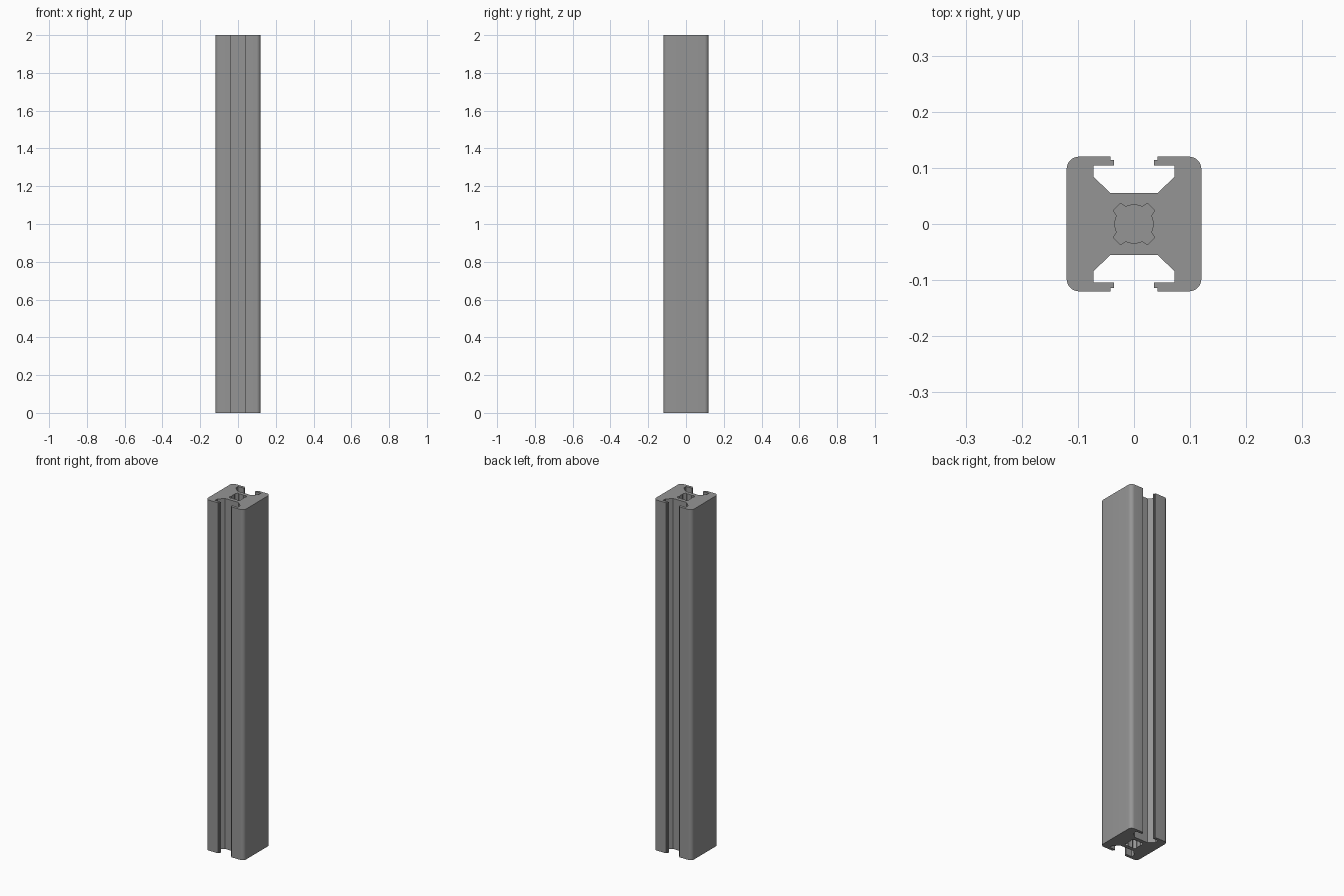
import bpy, bmesh, math

if "Cube" in bpy.data.objects:
    bpy.data.objects.remove(bpy.data.objects["Cube"])

LENGTH = 2.0
HALF = 0.12          # half width of the square section
RADIUS = 0.022       # outer corner radius
BORE_DEPTH = 0.2     # blind bore at each end

grey = bpy.data.materials.new("aluminium grey")
grey.diffuse_color = (0.30, 0.30, 0.30, 1)
grey.use_nodes = True
grey.node_tree.nodes["Principled BSDF"].inputs["Base Color"].default_value = grey.diffuse_color


def arc(cx, cy, r, a0, a1, n):
    return [(cx + r * math.cos(math.radians(a0 + (a1 - a0) * i / n)),
             cy + r * math.sin(math.radians(a0 + (a1 - a0) * i / n)))
            for i in range(n + 1)]


def prism(name, outline, z0, z1):
    """Extrude a closed outline between two heights."""
    bm = bmesh.new()
    face = bm.faces.new([bm.verts.new((x, y, z0)) for x, y in outline])
    ext = bmesh.ops.extrude_face_region(bm, geom=[face])
    top = [v for v in ext["geom"] if isinstance(v, bmesh.types.BMVert)]
    bmesh.ops.translate(bm, verts=top, vec=(0, 0, z1 - z0))
    bmesh.ops.recalc_face_normals(bm, faces=bm.faces)
    mesh = bpy.data.meshes.new(name)
    bm.to_mesh(mesh)
    bm.free()
    mesh.materials.append(grey)
    obj = bpy.data.objects.new(name, mesh)
    bpy.context.collection.objects.link(obj)
    return obj


# Section quarter: rounded corner, slot lip, undercut and sloped slot floor
quarter = arc(HALF - RADIUS, HALF - RADIUS, RADIUS, 0, 90, 8) + [
    (0.042, HALF), (0.042, 0.114), (0.036, 0.114), (0.036, 0.104),
    (0.072, 0.104), (0.072, 0.084), (0.042, 0.055)]
upper = quarter + [(-x, y) for x, y in reversed(quarter)]
outline = upper + [(-x, -y) for x, y in upper]
bar = prism("slotted_bar", outline, 0, LENGTH)

# Bore section: round core with four diagonal flat-tipped lobes
quadrant = [(0.037, 0.024), (0.024, 0.037)] + arc(0, 0, 0.034, 65, 115, 8)
bore = []
for k in range(4):
    c, s = round(math.cos(k * math.pi / 2)), round(math.sin(k * math.pi / 2))
    bore += [(c * x - s * y, s * x + c * y) for x, y in quadrant]

# Cut a blind bore into each end
for name, z0, z1 in (("top_bore_cutter", LENGTH - BORE_DEPTH, LENGTH + 0.05),
                     ("bottom_bore_cutter", -0.05, BORE_DEPTH)):
    cutter = prism(name, bore, z0, z1)
    cutter.hide_render = True
    bpy.context.view_layer.objects.active = bar
    mod = bar.modifiers.new("bore", "BOOLEAN")
    mod.operation = "DIFFERENCE"
    mod.solver = "EXACT"
    mod.object = cutter
    bpy.ops.object.modifier_apply(modifier=mod.name)
    bpy.data.objects.remove(cutter)

# Smooth rounded corners, keep the machined edges crisp
bpy.ops.object.select_all(action="DESELECT")
bar.select_set(True)
bpy.context.view_layer.objects.active = bar
bpy.ops.object.shade_smooth_by_angle(angle=math.radians(30))
